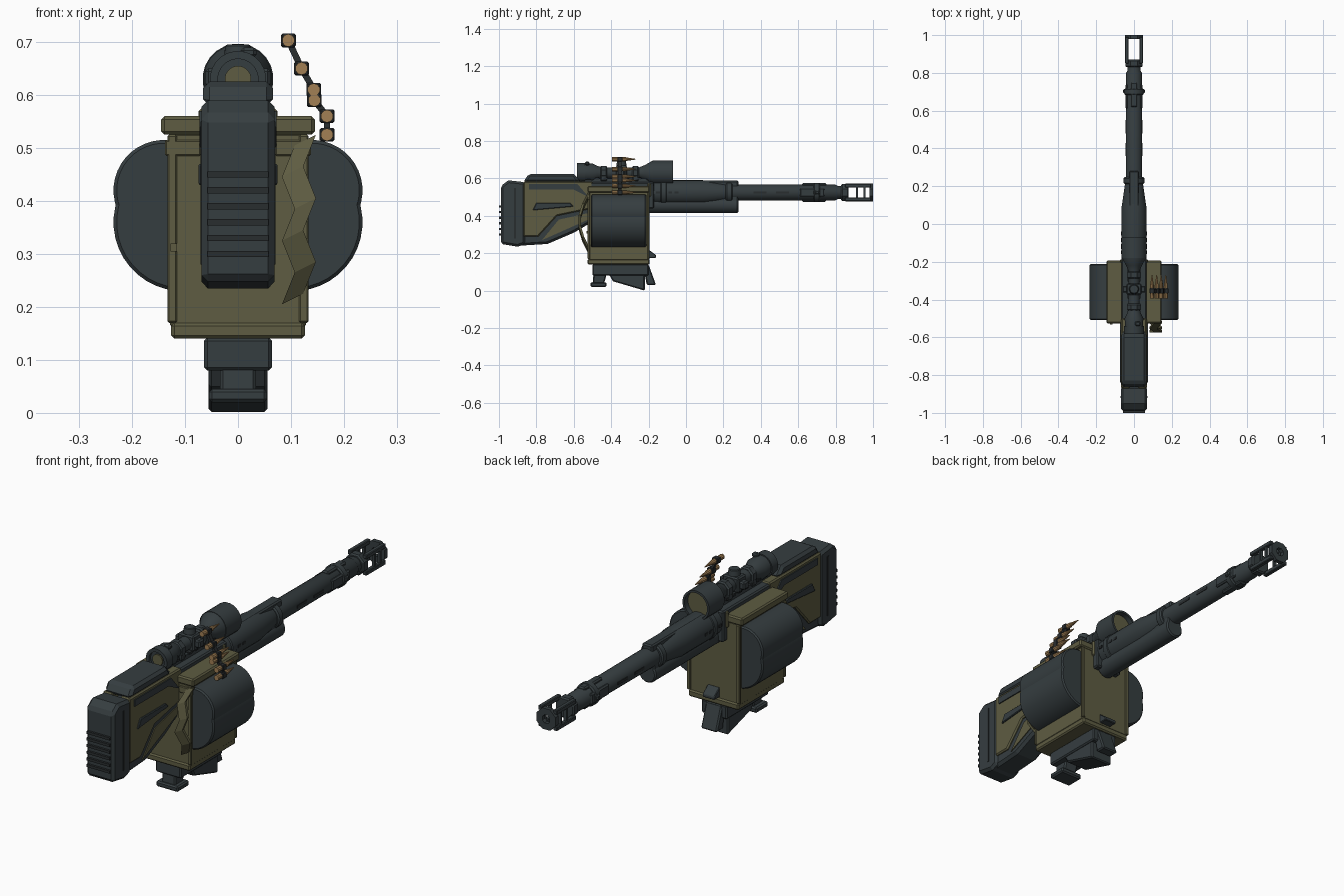
import bpy, bmesh, math
from mathutils import Vector

cube = bpy.data.objects.get("Cube")
if cube:
    bpy.data.objects.remove(cube, do_unlink=True)


def material(name, rgb):
    m = bpy.data.materials.new(name)
    m.use_nodes = True
    m.diffuse_color = (*rgb, 1)
    m.node_tree.nodes["Principled BSDF"].inputs["Base Color"].default_value = (*rgb, 1)
    return m


SLATE = material("slate metal", (0.036, 0.047, 0.051))
BLACK = material("dark metal", (0.022, 0.026, 0.028))
OLIVE = material("olive paint", (0.112, 0.107, 0.054))
BRASS = material("brass", (0.36, 0.215, 0.09))

# Shared positions: box ends, bore and sight axis heights, default chamfer
BACK, FRONT = -0.52, -0.2
BORE, SIGHT = 0.525, 0.63
EDGE = 0.006


def finish(bm, name, mat, mirror=False, bevel=EDGE, smooth=False):
    bmesh.ops.recalc_face_normals(bm, faces=bm.faces)
    mesh = bpy.data.meshes.new(name)
    bm.to_mesh(mesh)
    bm.free()
    mesh.materials.append(mat)
    ob = bpy.data.objects.new(name, mesh)
    bpy.context.collection.objects.link(ob)
    if bevel:
        mod = ob.modifiers.new("chamfer", "BEVEL")
        mod.width = bevel
        mod.segments = 1
        mod.limit_method = "ANGLE"
        mod.angle_limit = math.radians(50)
    if mirror:
        ob.modifiers.new("mirror", "MIRROR")
    if smooth:
        bpy.ops.object.select_all(action="DESELECT")
        ob.select_set(True)
        bpy.context.view_layer.objects.active = ob
        bpy.ops.object.shade_smooth_by_angle(angle=math.radians(35))


def span(value):
    """A single number means a symmetric range about zero."""
    return value if isinstance(value, tuple) else (-value, value)


def skin(bm, rings, closed=False):
    """Bridge rings of points with quads, capping the ends unless closed."""
    loops = [[bm.verts.new(p) for p in ring] for ring in rings]
    pairs = list(zip(loops, loops[1:]))
    if closed:
        pairs.append((loops[-1], loops[0]))
    else:
        bm.faces.new(loops[0])
        bm.faces.new(loops[-1])
    for a, b in pairs:
        for i in range(len(a)):
            bm.faces.new((a[i - 1], a[i], b[i], b[i - 1]))


def prism(name, mat, x, outline, mirror=False, bevel=EDGE):
    """Extrude a side outline of (y, z) points across the width x."""
    bm = bmesh.new()
    skin(bm, [[(side, y, z) for y, z in outline] for side in span(x)])
    finish(bm, name, mat, mirror, bevel)


def box(name, mat, x, y, z, mirror=False, bevel=EDGE):
    outline = [(y[0], z[0]), (y[1], z[0]), (y[1], z[1]), (y[0], z[1])]
    prism(name, mat, x, outline, mirror, bevel)


def lathe(name, mat, profile, z=BORE, x=0, sides=24, hole=0, mirror=False, bevel=0):
    """Revolve (y, radius) points about an axis along y, optionally hollow."""
    bm = bmesh.new()
    if hole:
        profile = profile + [(profile[-1][0], hole), (profile[0][0], hole)]
    angles = [math.tau * (i + 0.5) / sides for i in range(sides)]
    skin(bm, [[(x + r * math.cos(a), y, z + r * math.sin(a)) for a in angles] for y, r in profile], bool(hole))
    finish(bm, name, mat, mirror, bevel, smooth=sides > 8)


def tube(name, mat, start, end, radius, bevel=EDGE, **options):
    lathe(name, mat, [(start, radius), (end, radius)], bevel=bevel, **options)


# Stock: dark core, olive side shells, cheek rest and ribbed butt pad
prism("stock_core", SLATE, 0.058, [(-0.9, 0.24), (-0.74, 0.25), (-0.6, 0.31), (-0.48, 0.38),
                                   (-0.48, 0.56), (-0.9, 0.56)], bevel=2 * EDGE)
prism("stock_shell", OLIVE, (0.02, 0.068), [(-0.87, 0.29), (-0.79, 0.29), (-0.69, 0.4),
                                            (-0.5, 0.44), (-0.5, 0.585), (-0.87, 0.585)], mirror=True)
prism("stock_lower_plate", OLIVE, (0.05, 0.062), [(-0.77, 0.27), (-0.5, 0.39), (-0.5, 0.42), (-0.68, 0.38)],
      mirror=True, bevel=0)
prism("stock_latch", SLATE, (0.06, 0.075), [(-0.82, 0.43), (-0.8, 0.47), (-0.62, 0.47), (-0.6, 0.45)],
      mirror=True, bevel=EDGE / 2)
prism("stock_brace", SLATE, (0.06, 0.073), [(-0.84, 0.54), (-0.6, 0.54), (-0.52, 0.5), (-0.58, 0.57), (-0.84, 0.57)],
      mirror=True, bevel=0)
prism("cheek_rest", SLATE, 0.066, [(-0.87, 0.58), (-0.84, 0.625), (-0.6, 0.625), (-0.56, 0.58)], bevel=2 * EDGE)
prism("butt_pad", SLATE, 0.069, [(-0.99, 0.25), (-0.9, 0.235), (-0.86, 0.25), (-0.86, 0.58), (-0.95, 0.59),
                                 (-0.99, 0.56)], bevel=2 * EDGE)
for i in range(6):
    z = 0.3 + 0.03 * i
    box("pad_rib", BLACK, 0.058, (-1, -0.98), (z - EDGE, z + EDGE), bevel=0)
box("pad_seam", BLACK, (0.068, 0.071), (-0.92, -0.91), (0.28, 0.55), mirror=True, bevel=0)

# Receiver and toothed scope rail
box("receiver", SLATE, 0.066, (-0.6, -0.17), (0.44, 0.58))
box("scope_rail", SLATE, 0.03, (-0.56, -0.16), (0.57, 0.6), bevel=0)
for i in range(8):
    y = -0.53 + 0.045 * i
    box("rail_tooth", BLACK, 0.035, (y, y + 0.02), (0.595, 0.605), bevel=0)

# Ammunition box with split lid, tray and corner trim
box("ammo_box", OLIVE, 0.128, (BACK, FRONT), (0.16, 0.53))
box("box_lid", OLIVE, (0.06, 0.145), (BACK - EDGE, FRONT + EDGE), (BORE, 0.56), mirror=True)
box("lid_lip", OLIVE, (0.07, 0.138), (BACK - EDGE, BACK + EDGE), (0.485, 0.515), mirror=True, bevel=EDGE / 2)
for y in (BACK, FRONT):
    box("box_corner", OLIVE, (0.115, 0.133), (y - EDGE, y + EDGE), (0.17, BORE), mirror=True, bevel=EDGE / 2)
box("box_front_collar", OLIVE, 0.075, (FRONT - EDGE, FRONT + 2 * EDGE), (0.5, 0.575))
box("box_tray", OLIVE, 0.126, (BACK - EDGE, FRONT + EDGE), (0.14, 0.17))
box("side_knob", OLIVE, (-0.127, -0.115), (BACK - 2 * EDGE, BACK), (0.305, 0.32), bevel=0)

# Side drums, each made from two overlapping rounded lobes
tube("drum_lower_lobe", SLATE, BACK + 2 * EDGE, FRONT - 2 * EDGE, 0.13, x=0.105, z=0.36, sides=40, mirror=True)
tube("drum_upper_lobe", SLATE, BACK + 2 * EDGE, FRONT - 2 * EDGE, 0.095, x=0.14, z=0.42, sides=40, mirror=True)

# Folded olive strap hanging in a zigzag behind the box
bm = bmesh.new()
folds = []
for i in range(6):
    t = i / 5
    centre = Vector((0.115 + 0.012 * (-1) ** i, BACK - 0.05 * math.sin(math.pi * t), 0.515 - 0.3 * t))
    folds.append([centre + Vector((sx * 0.02, sy * EDGE, sx * 0.01))
                  for sx, sy in ((-1, -1), (1, -1), (1, 1), (-1, 1))])
skin(bm, folds)
finish(bm, "folded_strap", OLIVE, bevel=0)

# Barrel, lower tube and fittings
lathe("barrel", SLATE, [(FRONT, 0.062), (-0.1, 0.066), (0.09, 0.066), (0.2, 0.05), (0.24, 0.044),
                        (0.8, 0.042), (0.81, 0.036), (0.86, 0.036)])
tube("lower_tube", SLATE, FRONT, 0.28, 0.044, z=0.458)
box("top_rail", SLATE, 0.026, (-0.16, 0.28), (0.55, 0.588))
box("tube_bridge", SLATE, 0.036, (-0.18, 0.28), (0.45, BORE))
for y, radius in ((-0.12, 0.069), (0.23, 0.057), (0.7, 0.052)):
    tube("barrel_band", SLATE, y - 3 * EDGE, y + 3 * EDGE, radius)
for i in range(4):
    y = -0.16 + 0.033 * i
    box("vent", BLACK, (0.06, 0.068), (y, y + 0.02), (BORE - EDGE, BORE + EDGE), mirror=True, bevel=0)
for y in (0.36, 0.48):
    box("barrel_slot", BLACK, (0.038, 0.045), (y, y + 0.07), (BORE - EDGE, BORE + EDGE), mirror=True, bevel=0)
box("band_lug", SLATE, (0.03, 0.058), (0.69, 0.715), (BORE - 2 * EDGE, BORE + 2 * EDGE), mirror=True)
box("barrel_flat", SLATE, (0.03, 0.046), (0.61, 0.74), (0.5, 0.55), mirror=True)
box("front_sight_base", SLATE, 0.018, (0.62, 0.75), (0.475, 0.575))

# Open muzzle brake: throat, corner bars, side ribs and end ring
tube("brake_throat", SLATE, 0.83, 0.87, 0.05, sides=8)
for z in (0.488, 0.562):
    box("brake_bar", SLATE, (0.028, 0.048), (0.85, 0.99), (z - 0.01, z + 0.01), mirror=True, bevel=EDGE / 2)
for y in (0.91, 0.95):
    box("brake_rib", SLATE, (0.032, 0.046), (y, y + 0.01), (0.49, 0.56), mirror=True, bevel=0)
tube("brake_end_ring", SLATE, 0.98, 1, 0.051, sides=8, hole=0.02, bevel=0)

# Scope with hood, lenses, mounts and turrets
lathe("scope_tube", SLATE, [(-0.57, 0.046), (-0.5, 0.05), (-0.47, 0.036), (-0.44, 0.03), (-0.25, 0.03),
                            (-0.22, 0.042), (-0.18, 0.065), (-0.1, 0.065)], z=SIGHT)
tube("scope_hood", SLATE, -0.18, -0.07, 0.067, z=SIGHT, hole=0.057, bevel=0)
tube("front_lens", OLIVE, -0.101, -0.095, 0.057, z=SIGHT, bevel=0)
tube("eyepiece_rim", SLATE, -0.583, -0.54, 0.053, z=SIGHT, hole=0.038, bevel=0)
tube("rear_lens", OLIVE, -0.576, -0.57, 0.025, z=SIGHT, bevel=0)
for y in (-0.44, -0.27):
    tube("scope_ring", SLATE, y - 3 * EDGE, y + 3 * EDGE, 0.04, z=SIGHT, sides=8)
    box("scope_mount", SLATE, 0.035, (y - 3 * EDGE, y + 3 * EDGE), (0.585, SIGHT))
box("turret_block", SLATE, 0.04, (-0.375, -0.315), (0.6, 0.668))
bm = bmesh.new()
bmesh.ops.create_cone(bm, cap_ends=True, segments=16, radius1=0.027, radius2=0.024, depth=0.03)
bmesh.ops.translate(bm, vec=(0, -0.345, 0.68), verts=bm.verts)
finish(bm, "turret_cap", SLATE, bevel=EDGE / 2, smooth=True)
box("side_turret", SLATE, 0.062, (-0.363, -0.327), (0.615, 0.65))
box("eyepiece_tab", SLATE, (0.005, 0.035), (-0.54, -0.515), (0.67, 0.69))

# Cartridge belt: brass rounds joined by dark links
rounds = [Vector(p) for p in ((0.168, BORE), (0.168, 0.56), (0.144, 0.59), (0.143, 0.61), (0.12, 0.65), (0.095, 0.703))]
for p in rounds:
    lathe("cartridge", BRASS, [(-0.395, 0.012), (-0.325, 0.011), (-0.31, 0.008), (-0.27, 0.002)], x=p.x, z=p.y, sides=10)
    box("belt_link", BLACK, (p.x - 0.014, p.x + 0.014), (-0.367, -0.34), (p.y - 0.013, p.y + 0.013), bevel=EDGE / 2)
for p, q in zip(rounds, rounds[1:]):
    offset = (q - p).normalized().orthogonal() * EDGE
    bm = bmesh.new()
    skin(bm, [[(v.x, y, v.y) for v in (p + offset, q + offset, q - offset, p - offset)] for y in (-0.363, -0.345)])
    finish(bm, "link_bridge", BLACK, bevel=0)

# Underside mount, feet and front catch
box("mount_plate", SLATE, 0.064, (-0.5, FRONT), (0.08, 0.142))
prism("rear_leg", SLATE, 0.034, [(-0.49, 0.14), (-0.5, 0.03), (-0.44, 0.03), (-0.41, 0.14)])
box("rear_foot", SLATE, 0.055, (-0.51, -0.425), (0.02, 0.045))
prism("front_shoe", SLATE, 0.056, [(-0.42, 0.1), (-0.39, 0.05), (-0.22, 0), (-0.22, 0.12)])
prism("front_spur", SLATE, 0.04, [(-0.23, 0.14), (FRONT, 0.14), (-0.16, 0.03), (-0.21, 0.03)])
prism("front_catch", SLATE, 0.03, [(FRONT, 0.22), (-0.16, 0.19), (-0.16, 0.175), (FRONT, 0.175)], bevel=EDGE / 2)
